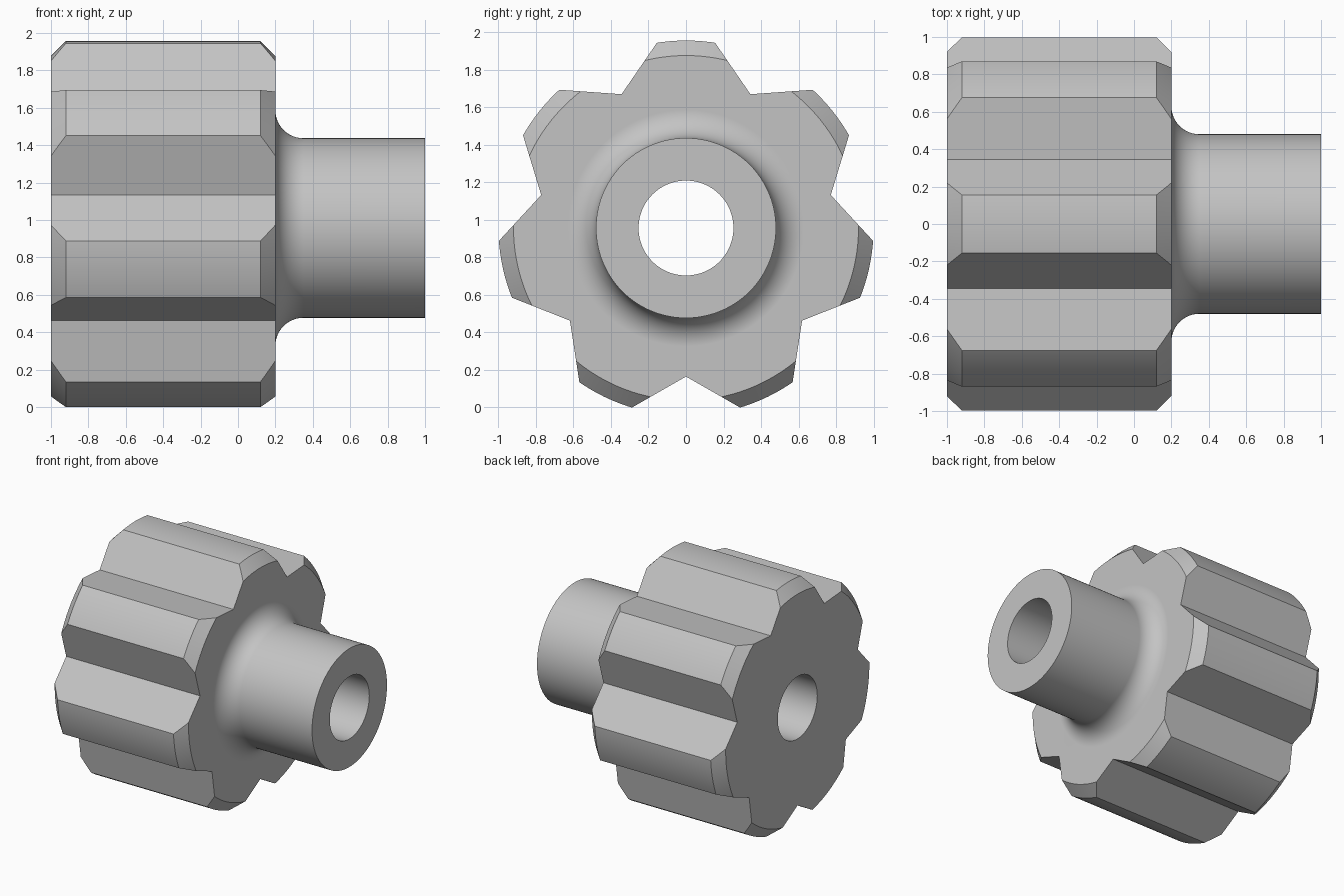
import bpy, bmesh
from math import sin, cos, pi, radians
from mathutils import Matrix, Vector

if "Cube" in bpy.data.objects:
    bpy.data.objects.remove(bpy.data.objects["Cube"])

TEETH = 7
AXIS_Z = 0.957
OUTER, ROOT, HUB, BORE = 1.0, 0.792, 0.48, 0.253
CHAMFER, FILLET = 0.08, 0.15
BACK, FACE, END = -1.0, 0.2, 1.0


def make_object(name, bm):
    bmesh.ops.recalc_face_normals(bm, faces=bm.faces)
    mesh = bpy.data.meshes.new(name)
    bm.to_mesh(mesh)
    bm.free()
    obj = bpy.data.objects.new(name, mesh)
    bpy.context.collection.objects.link(obj)
    obj.location.z = AXIS_Z
    return obj


steel = bpy.data.materials.new("grey metal")
steel.use_nodes = True
colour = (0.55, 0.55, 0.55, 1)
steel.diffuse_color = colour
steel.node_tree.nodes["Principled BSDF"].inputs["Base Color"].default_value = colour

# Turned blank: chamfered wheel, filleted hub and through bore
profile = [(BACK, BORE), (BACK, OUTER - CHAMFER), (BACK + CHAMFER, OUTER),
           (FACE - CHAMFER, OUTER), (FACE, OUTER - CHAMFER)]
for i in range(13):
    t = i / 12 * pi / 2
    profile.append((FACE + FILLET * (1 - cos(t)), HUB + FILLET * (1 - sin(t))))
profile += [(END, HUB), (END, BORE)]

bm = bmesh.new()
verts = [bm.verts.new((x, 0, r)) for x, r in profile]
edges = [bm.edges.new((a, b)) for a, b in zip(verts, verts[1:] + verts[:1])]
bmesh.ops.spin(bm, geom=verts + edges, axis=(1, 0, 0), cent=(0, 0, 0),
               angle=2 * pi, steps=140, use_merge=True)
bmesh.ops.remove_doubles(bm, verts=bm.verts, dist=1e-5)
gear = make_object("pinion_gear", bm)
gear.data.materials.append(steel)

# V-shaped gaps between the teeth
tip_half = radians(8.94)
corner_angle = pi / TEETH - tip_half
apex = Vector((0, ROOT))
corner = Vector((sin(corner_angle), cos(corner_angle))) * OUTER
rim = apex + 1.6 * (corner - apex)
bm = bmesh.new()
for k in range(TEETH):
    turn = Matrix.Rotation(pi + k * 2 * pi / TEETH, 3, 'X')
    section = [(0, apex.y), (rim.x, rim.y), (-rim.x, rim.y)]
    tri = [bm.verts.new(turn @ Vector((BACK - 0.1, y, z))) for y, z in section]
    face = bm.faces.new(tri)
    new = bmesh.ops.extrude_face_region(bm, geom=[face])["geom"]
    moved = [g for g in new if isinstance(g, bmesh.types.BMVert)]
    bmesh.ops.translate(bm, verts=moved, vec=(FACE - BACK + 0.15, 0, 0))
cutter = make_object("tooth_gap_cutter", bm)
cutter.hide_render = True

# Cut the gaps, then drop the cutter
bpy.ops.object.select_all(action='DESELECT')
bpy.context.view_layer.objects.active = gear
gear.select_set(True)
cut = gear.modifiers.new("tooth_gaps", 'BOOLEAN')
cut.operation = 'DIFFERENCE'
cut.solver = 'EXACT'
cut.object = cutter
bpy.ops.object.modifier_apply(modifier=cut.name)
bpy.data.objects.remove(cutter)

# Smooth turned surfaces, crisp machined edges
bpy.ops.object.shade_smooth_by_angle(angle=radians(25))
weighted = gear.modifiers.new("weighted_normals", 'WEIGHTED_NORMAL')
weighted.keep_sharp = True
